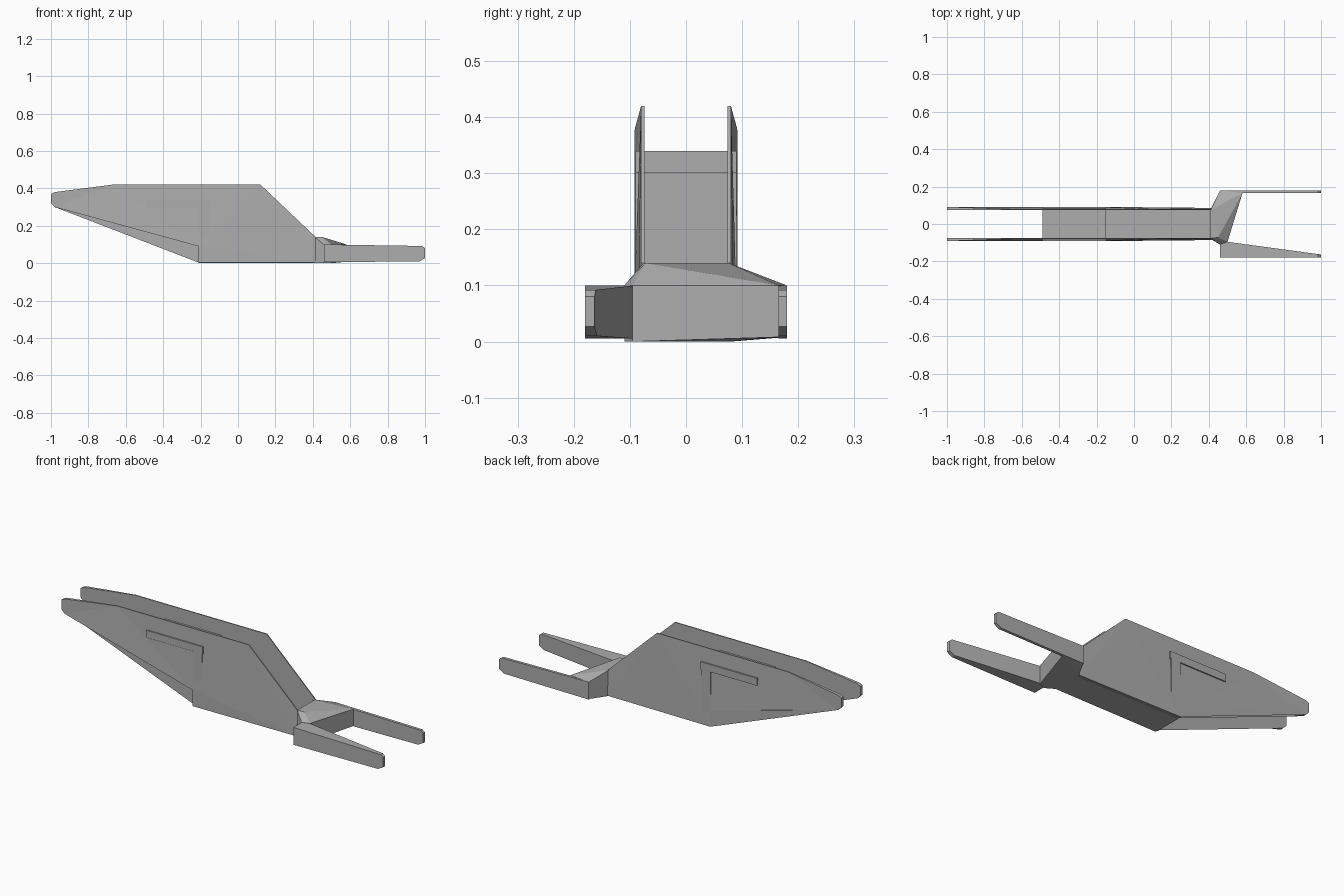
import bpy
import bmesh

cube = bpy.data.objects.get("Cube")
if cube:
    bpy.data.objects.remove(cube, do_unlink=True)

grey = bpy.data.materials.new("plain_grey")
grey.use_nodes = True
colour = (0.42, 0.42, 0.42, 1)
grey.diffuse_color = colour
grey.node_tree.nodes["Principled BSDF"].inputs["Base Color"].default_value = colour


def finish(name, bm):
    bmesh.ops.recalc_face_normals(bm, faces=bm.faces)
    mesh = bpy.data.meshes.new(name)
    bm.to_mesh(mesh)
    bm.free()
    mesh.materials.append(grey)
    ob = bpy.data.objects.new(name, mesh)
    bpy.context.collection.objects.link(ob)
    return ob


def bridge(name, ring_a, ring_b):
    """Solid between two matching outlines."""
    bm = bmesh.new()
    a = [bm.verts.new(p) for p in ring_a]
    b = [bm.verts.new(p) for p in ring_b]
    bm.faces.new(a)
    bm.faces.new(b)
    for i in range(len(a)):
        j = (i + 1) % len(a)
        bm.faces.new((a[i], a[j], b[j], b[i]))
    bmesh.ops.triangulate(bm, faces=[f for f in bm.faces if len(f.verts) > 4])
    return finish(name, bm)


def box(name, x0, x1, half_y, z0, z1):
    ring = [(x0, z0), (x1, z0), (x1, z1), (x0, z1)]
    return bridge(name, [(x, -half_y, z) for x, z in ring],
                  [(x, half_y, z) for x, z in ring])


def hull(name, points):
    bm = bmesh.new()
    for p in points:
        bm.verts.new(p)
    bmesh.ops.convex_hull(bm, input=bm.verts)
    return finish(name, bm)


# Side plates: x, z and outer offset, thinner along the top and nose
outline = [(-1, .32, .092), (-1, .37, .092), (-.98, .38, .091),
           (-.67, .42, .08), (.12, .42, .08), (.415, .14, .08),
           (.415, .003, .086), (-.21, .003, .092), (-.21, .09, .092),
           (-.98, .30, .092)]
for side, label in ((1, "back"), (-1, "front")):
    bridge(label + "_side_plate",
           [(x, side * .074, z) for x, z, y in outline],
           [(x, side * y, z) for x, z, y in outline])

# Inner frame between the plates
box("upper_crossbar", -.49, -.15, .09, .30, .34)
box("upright_post", -.21, -.155, .09, .003, .30)
box("floor_panel", -.21, .42, .078, 0, .02)

# Sloping neck with a slanted end face
neck = [(.41, -.08), (.41, .08), (.46, .18), (.58, .165), (.50, -.095), (.46, -.11)]
neck_points = [(x, y, .008 if y > .1 else 0) for x, y in neck]
neck_points += [(x, y, .10) for x, y in neck[2:]]
neck_points += [(.41, -.076, .14), (.41, .076, .14), (.45, -.072, .14)]
hull("fork_neck", neck_points)

# Fork arms with chamfered tips
profile = [(.46, .005), (.97, .01), (1, .027), (1, .08), (.985, .092), (.46, .10)]


def arm(name, outer, inner):
    bridge(name, [(x, outer, z) for x, z in profile],
           [(x, inner(x), z) for x, z in profile])


arm("back_fork_arm", .18, lambda x: .165)
arm("front_fork_arm", -.18, lambda x: -.163 + (1 - x) * .135)
